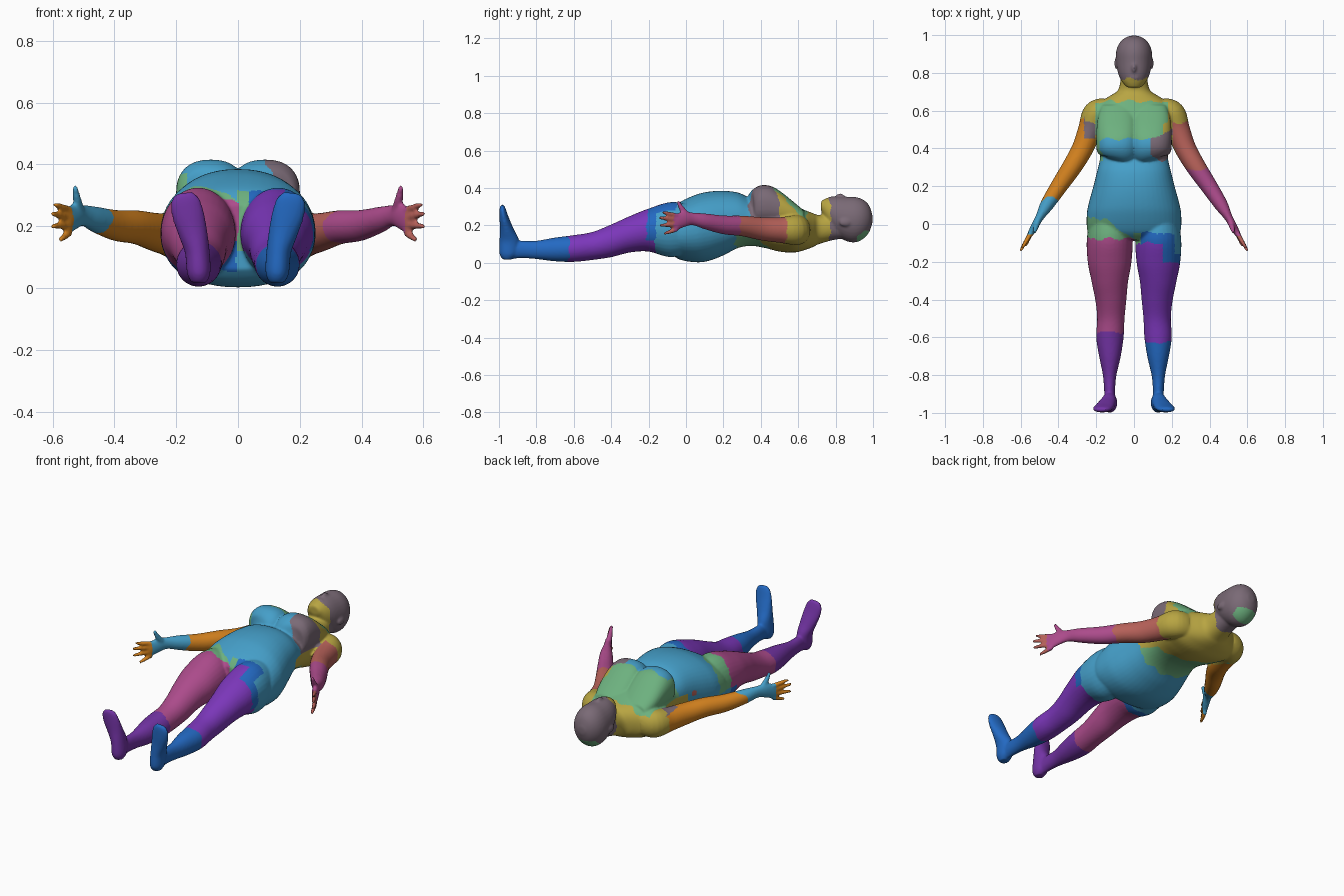
import bpy, bmesh, math
from mathutils import Vector, Matrix

if "Cube" in bpy.data.objects:
    bpy.data.objects.remove(bpy.data.objects["Cube"])

bm = bmesh.new()


def spline(p0, p1, p2, p3, t):
    """Smooth blend between two stations."""
    return [0.5 * (2 * b + (c - a) * t + (2 * a - 5 * b + 4 * c - d) * t * t
                   + (3 * b - a - 3 * c + d) * t ** 3)
            for a, b, c, d in zip(p0, p1, p2, p3)]


def loft(stations, up=(0, 0, 1), power=1.0, sides=32, steps=5):
    """Closed tube through stations (x, y, z, half width, half height)."""
    s = [stations[0]] + list(stations) + [stations[-1]]
    path = []
    for i in range(1, len(s) - 2):
        path += [spline(s[i - 1], s[i], s[i + 1], s[i + 2], k / steps) for k in range(steps)]
    path.append(list(stations[-1]))
    up = Vector(up)
    rings = []
    for i, p in enumerate(path):
        a, b = path[max(i - 1, 0)], path[min(i + 1, len(path) - 1)]
        side = (Vector(b[:3]) - Vector(a[:3])).cross(up).normalized()
        ring = []
        for k in range(sides):
            t = 2 * math.pi * k / sides
            c, n = math.cos(t), math.sin(t)
            u = math.copysign(abs(c) ** power, c) * max(p[3], 0.002)
            v = math.copysign(abs(n) ** power, n) * max(p[4], 0.002)
            ring.append(bm.verts.new(Vector(p[:3]) + side * u + up * v))
        rings.append(ring)
    faces = [bm.faces.new(rings[0]), bm.faces.new(rings[-1])]
    for r, q in zip(rings, rings[1:]):
        faces += [bm.faces.new((r[k], r[k - 1], q[k - 1], q[k])) for k in range(sides)]
    bmesh.ops.recalc_face_normals(bm, faces=faces)


def lengthwise(rows, **kw):
    """Loft along y from rows of (y, x min, x max, z min, z max)."""
    loft([((a + b) / 2, y, (c + d) / 2, (b - a) / 2, (d - c) / 2)
          for y, a, b, c, d in rows], **kw)


def ball(center, radii):
    m = Matrix.Translation(center) @ Matrix.Diagonal((*radii, 1))
    bmesh.ops.create_uvsphere(bm, u_segments=32, v_segments=20, radius=1, matrix=m)


# Torso and neck
torso = [(-.085, .2, .06, .27), (-.04, .245, .02, .32), (.05, .25, .003, .363),
         (.12, .237, .01, .38), (.2, .215, .04, .385), (.28, .195, .08, .375),
         (.35, .18, .09, .345), (.42, .185, .08, .345), (.5, .2, .06, .335),
         (.58, .22, .055, .305), (.64, .185, .07, .28), (.68, .125, .085, .265),
         (.71, .084, .1, .255), (.78, .068, .12, .26), (.84, .06, .13, .25)]
lengthwise([(y, -w, w, lo, hi) for y, w, lo, hi in torso], power=.9, sides=48)

# Head and face
head = [(.722, .035, .28, .33), (.755, .065, .2, .347), (.8, .085, .15, .355),
        (.86, .095, .115, .353), (.91, .095, .11, .351), (.95, .082, .13, .336),
        (.98, .056, .165, .305), (.997, .02, .215, .255)]
lengthwise([(y, -w, w, lo, hi) for y, w, lo, hi in head])
ball((0, .825, .35), (.014, .026, .021))
ball((0, .775, .345), (.026, .012, .01))

for s in (-1, 1):
    ball((s * .094, .85, .215), (.01, .03, .02))          # ear

    # Breast, sloping up into the chest
    breast = [(.335, .04, .15, .24, .34), (.35, .0, .182, .21, .382),
              (.38, -.02, .196, .2, .407), (.415, -.025, .2, .2, .416),
              (.46, -.025, .2, .2, .408), (.51, -.02, .198, .2, .378),
              (.57, -.01, .19, .2, .33), (.63, .01, .17, .2, .28)]
    lengthwise([(y, *sorted((s * a, s * b)), c, d) for y, a, b, c, d in breast], power=.85)

    # Leg
    leg = [(.04, .03, .23, .06, .31), (-.08, .008, .25, .03, .325),
           (-.2, .013, .245, .06, .29), (-.3, .03, .225, .055, .25),
           (-.4, .04, .205, .03, .205), (-.5, .05, .195, .015, .165),
           (-.6, .055, .2, .005, .148), (-.7, .07, .185, .008, .135),
           (-.8, .093, .165, .02, .118), (-.88, .1, .158, .025, .118),
           (-.95, .1, .155, .02, .12), (-.985, .115, .14, .035, .09)]
    lengthwise([(y, *sorted((s * a, s * b)), c, d) for y, a, b, c, d in leg])

    # Foot, pointing up
    foot = [(.127, -.955, .018, .024, .025), (.127, -.948, .05, .038, .05),
            (.132, -.945, .12, .04, .052), (.146, -.958, .18, .047, .037),
            (.162, -.972, .24, .052, .025), (.172, -.98, .285, .046, .017),
            (.176, -.982, .308, .028, .01)]
    loft([(s * x, *r) for x, *r in foot], up=(0, 1, 0))

    # Arm and palm
    arm = [(.14, .62, .175, .05, .07), (.2, .585, .175, .07, .08),
           (.232, .5, .175, .064, .068), (.272, .4, .182, .057, .062),
           (.33, .3, .197, .052, .055), (.397, .2, .203, .045, .05),
           (.462, .1, .222, .036, .042), (.5, .035, .235, .022, .034),
           (.525, -.01, .232, .02, .042), (.55, -.055, .218, .015, .045),
           (.557, -.068, .216, .011, .038)]
    loft([(s * x, *r) for x, *r in arm])

    # Fingers and thumb
    tips = [(.592, -.127, .27), (.602, -.144, .241), (.6, -.14, .2), (.575, -.117, .156)]
    for i, (x, y, z) in enumerate(tips):
        bx, by, bz = .545, -.045, .252 - .024 * i
        loft([(s * bx, by, bz, .013, .013),
              (s * (bx + x) / 2, (by + y) / 2, (bz + z) / 2, .012, .012),
              (s * x, y, z, .008, .008)], sides=12)
    loft([(s * .51, .015, .245, .017, .018), (s * .52, -.02, .285, .014, .016),
          (s * .527, -.045, .33, .008, .009)], up=(0, .75, .66), sides=12)

# Fuse the parts into one continuous skin
mesh = bpy.data.meshes.new("parts")
bm.to_mesh(mesh)
bm.free()
rough = bpy.data.objects.new("parts", mesh)
bpy.context.collection.objects.link(rough)
fuse = rough.modifiers.new("fuse", 'REMESH')
fuse.mode, fuse.voxel_size = 'VOXEL', .0065
soften = rough.modifiers.new("soften", 'SMOOTH')
soften.factor, soften.iterations = .5, 6
skin = bpy.data.meshes.new_from_object(rough.evaluated_get(bpy.context.evaluated_depsgraph_get()))
bpy.data.objects.remove(rough)
skin.name = "body"
body = bpy.data.objects.new("body", skin)
bpy.context.collection.objects.link(body)

# Flat colours
palette = {"mauve_grey": "7a6a76", "yellow": "b8a542", "green": "6db17f",
           "sky_blue": "459fc9", "orange": "d4821f", "brick_red": "b8625a",
           "magenta": "ae4c8d", "violet": "7c37bb", "dark_violet": "7434a6",
           "deep_blue": "2369c2"}
skin.materials.clear()
for name, code in palette.items():
    rgb = [int(code[i:i + 2], 16) / 255 for i in (0, 2, 4)]
    mat = bpy.data.materials.new(name)
    mat.diffuse_color = (*[((c + .055) / 1.055) ** 2.4 for c in rgb], 1)
    mat.use_nodes = True
    mat.node_tree.nodes["Principled BSDF"].inputs["Base Color"].default_value = mat.diffuse_color
    skin.materials.append(mat)
GREY, YELLOW, GREEN, SKY, ORANGE, RED, MAGENTA, VIOLET, DARK, BLUE = range(10)


def arm_colour(x, y, yw, z):
    if x > 0:
        return MAGENTA if -.065 < y and yw < .285 else RED
    if y < -.055 and z < .285:
        return ORANGE
    if yw < .12 + .5 * (z - .22):
        return SKY
    return GREY if y > .45 and x > -.265 and z > .19 else ORANGE


def leg_colour(x, yw, z):
    """Thighs, calves and the patches round the hips; None above them."""
    if x < 0:
        if yw < -.57:
            return DARK
        if z > .15:
            if yw < -.08:
                return MAGENTA
            return GREEN if yw < min(.03, -.04 - .7 * (x + .06)) else None
        if yw < -.14:
            return MAGENTA
        return BLUE if yw < -.085 else None
    if yw < -.63:
        return BLUE
    if z < .12:
        return VIOLET if yw < -.165 else None
    if x < .15:
        if yw < -.1:
            return VIOLET
        if yw < -.045:
            return BLUE if x > .035 else GREEN
        return None
    if yw < -.205:
        return VIOLET
    return BLUE if yw < (-.055 if x < .215 else -.155) else None


def region(x, y, z):
    """Colour patch for a point on the skin."""
    w = .006 * math.sin(60 * x) + .004 * math.sin(90 * z + 40 * x)
    yw = y + w
    # Head
    if yw > .768:
        return GREEN if y > .915 and z < .17 and abs(x) < .065 else GREY
    # Arms
    if yw < .535 + (.03 if x < -.26 else 0) and abs(x) > .205 + max(0, .42 - y) * .45:
        return arm_colour(x, y, yw, z)
    # Legs and hips
    if yw < .035:
        patch = leg_colour(x, yw, z)
        return SKY if patch is None else patch
    # Small mark on the flank
    if x < 0 and (y - .22) ** 2 + (z - .22) ** 2 < .0003:
        return RED
    # Torso front
    if z > .23:
        if x > .085 and .335 + .5 * max(0, .15 - x) < yw < .45 + .4 * (x - .085):
            return GREY
        if yw < .45 and not (x < -.165 and yw > .335 and z < .37):
            return SKY
        return GREEN if yw < .65 and -.205 < x < (.155 if yw < .53 else .18) else YELLOW
    # Torso back
    if yw < .265:
        return SKY
    top = min(.58, max(.38, .48 - .6 * x))
    return GREEN if yw < top and z < .17 - .25 * max(0, y - .27) else YELLOW


for poly in skin.polygons:
    poly.material_index = region(*poly.center)
    poly.use_smooth = True
